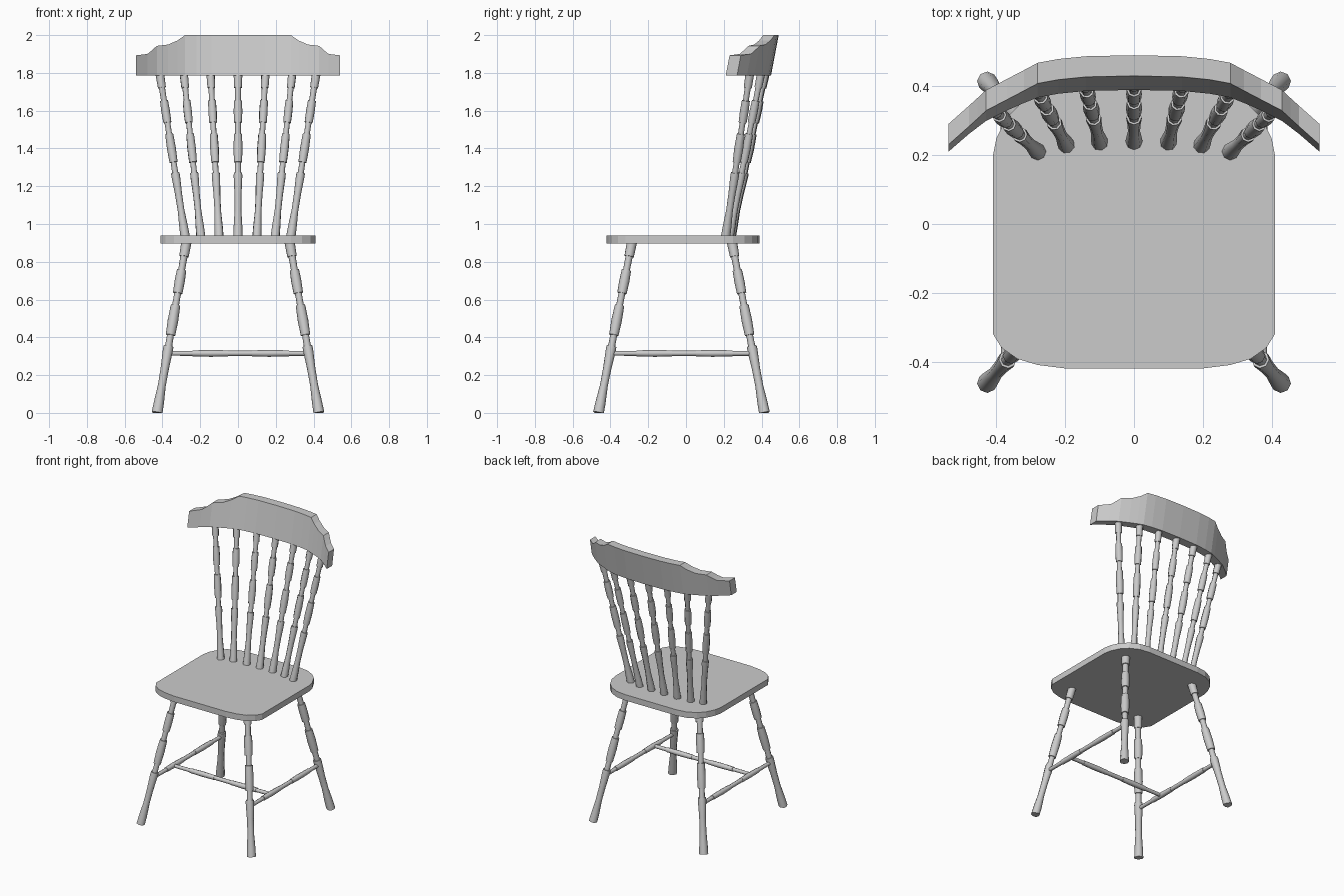
import bpy, bmesh
from mathutils import Vector

if "Cube" in bpy.data.objects:
    bpy.data.objects.remove(bpy.data.objects["Cube"])


def finish(name, bm):
    bmesh.ops.recalc_face_normals(bm, faces=bm.faces)
    me = bpy.data.meshes.new(name)
    bm.to_mesh(me)
    bm.free()
    ob = bpy.data.objects.new(name, me)
    bpy.context.collection.objects.link(ob)
    return ob


def turned(name, start, end, profile, sides=8):
    """Lathe-turned rod from start to end; profile = (fraction, radius)."""
    a, b = Vector(start), Vector(end)
    quat = (b - a).to_track_quat('Z', 'Y')
    bm = bmesh.new()
    rings = []
    for t, r in profile:
        circle = bmesh.ops.create_circle(bm, segments=sides, radius=r)["verts"]
        for v in circle:
            v.co = a.lerp(b, t) + quat @ v.co
            v.co.z = max(v.co.z, 0)
        rings.append(circle)
    for lo, hi in zip(rings, rings[1:]):
        for i in range(sides):
            j = (i + 1) % sides
            bm.faces.new((lo[i], lo[j], hi[j], hi[i]))
    bm.faces.new(rings[0][::-1])
    bm.faces.new(rings[-1])
    ob = finish(name, bm)
    bpy.ops.object.select_all(action='DESELECT')
    bpy.context.view_layer.objects.active = ob
    ob.select_set(True)
    bpy.ops.object.shade_smooth_by_angle(angle=0.85)
    return ob


# Turning profiles: flared foot, then beads separated by thin necks
LEG = [(0, .029), (.06, .027), (.16, .021), (.26, .022), (.37, .027), (.39, .026),
       (.39, .019), (.455, .018), (.455, .025), (.54, .028), (.63, .025),
       (.63, .018), (.70, .018), (.70, .025), (.77, .027), (.835, .025),
       (.835, .018), (.915, .019), (.915, .025), (1, .027)]
SPINDLE = [(t, r * .85) for t, r in LEG]
STRETCHER = [(0, .012), (.18, .013), (.18, .016), (.31, .018), (.43, .016),
             (.43, .014), (.6, .014), (.6, .016), (.72, .018), (.86, .016),
             (.86, .013), (1, .013)]

# Seat: rounded slab
half = [(.2, -.42), (.28, -.41), (.34, -.392), (.385, -.36), (.41, -.32),
        (.41, .2), (.4, .25), (.37, .31), (.33, .35), (.27, .38), (.2, .39)]
outline = half + [(-x, y) for x, y in reversed(half)]
bm = bmesh.new()
base = bm.faces.new([bm.verts.new((x, y, .897)) for x, y in outline])
top = bmesh.ops.extrude_face_region(bm, geom=[base], use_keep_orig=True)
bmesh.ops.translate(bm, vec=(0, 0, .041),
                    verts=[v for v in top["geom"] if isinstance(v, bmesh.types.BMVert)])
finish("seat", bm)

# Splayed legs and stretchers
for s, side in ((-1, "left"), (1, "right")):
    turned("front_leg_" + side, (s * .428, -.463, 0), (s * .273, -.286, .905), LEG)
    turned("rear_leg_" + side, (s * .428, .415, 0), (s * .273, .243, .905), LEG)
    turned("side_stretcher_" + side, (s * .375, -.395, .315), (s * .375, .35, .315), STRETCHER)
turned("cross_stretcher", (-.375, -.18, .315), (.375, -.18, .315), STRETCHER)

# Fanned back spindles
fan = [(0, .24, 0, .42), (.1, .238, .145, .417), (.197, .23, .287, .397), (.28, .21, .414, .338)]
for i, (x0, y0, x1, y1) in enumerate(fan):
    for s in ((1,) if i == 0 else (-1, 1)):
        turned("back_spindle", (s * x0, y0, .935), (s * x1, y1, 1.795), SPINDLE)

# Crest rail: curved plan, stepped top edge, leaning backwards (x, front y, top z)
rail = [(0, .39, 2), (.14, .387, 2), (.22, .379, 2), (.28, .368, 2), (.32, .352, 1.972),
        (.37, .33, 1.95), (.43, .3, 1.943), (.455, .281, 1.92), (.48, .262, 1.9), (.54, .21, 1.893)]
stations = [(-x, y, z) for x, y, z in reversed(rail[1:])] + rail
bm = bmesh.new()
loops = []
for x, y, z in stations:
    lean = (z - 1.785) * .19
    loops.append([bm.verts.new(p) for p in (
        (x, y, 1.785), (x, y + .06, 1.785), (x, y + .06 + lean, z), (x, y + lean, z))])
for a, b in zip(loops, loops[1:]):
    for i in range(4):
        j = (i + 1) % 4
        bm.faces.new((a[i], a[j], b[j], b[i]))
bm.faces.new(loops[0])
bm.faces.new(loops[-1])
finish("crest_rail", bm)
